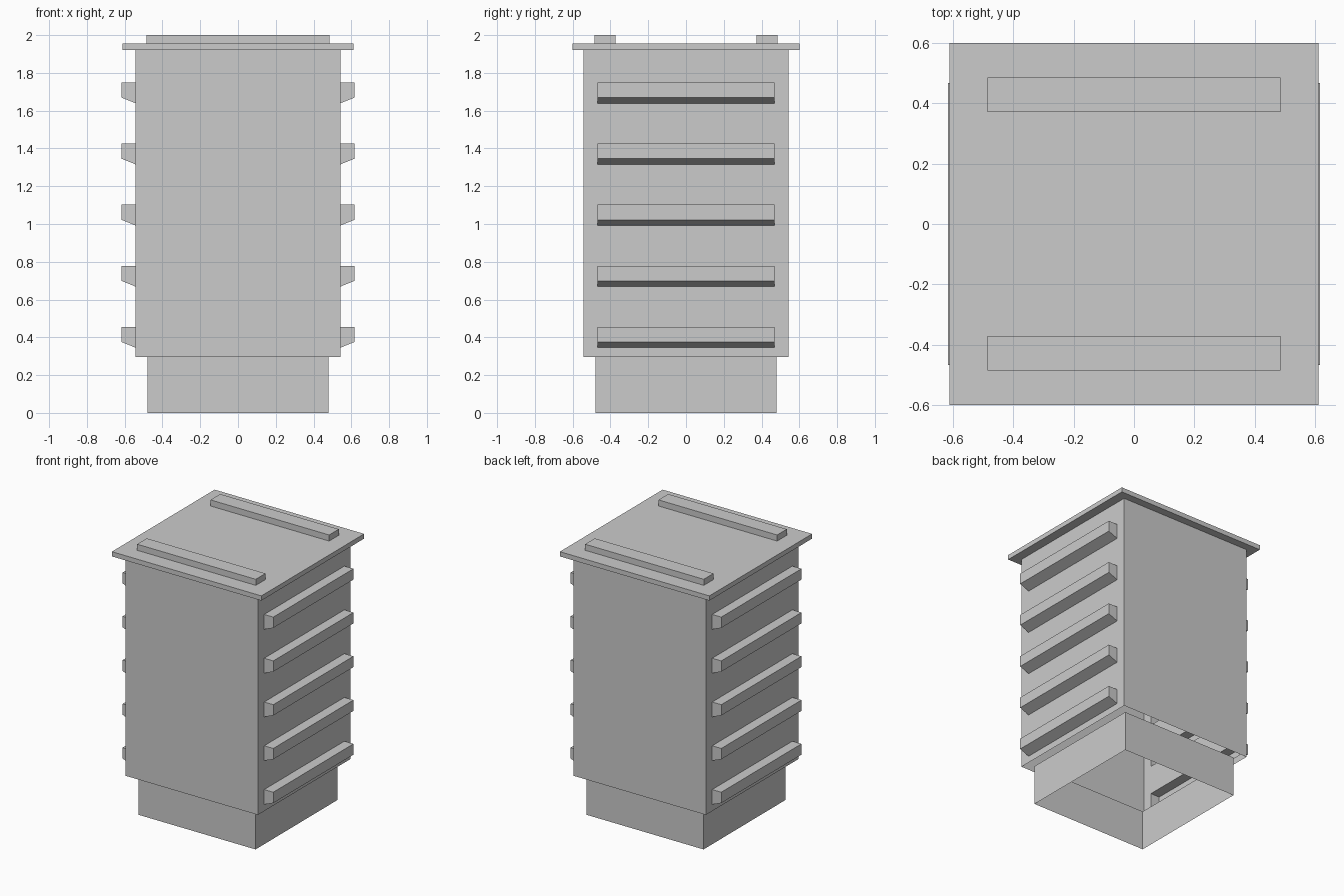
import bpy, bmesh

if "Cube" in bpy.data.objects:
    bpy.data.objects.remove(bpy.data.objects["Cube"])

PITCH = 0.3235          # vertical spacing of the five tiers
TIERS = 5
B = 0.542               # half width of the body
Z0, Z1 = 0.296, 1.92    # body bottom and top
LY = 0.468              # half length of a louver


def finish(bm, name):
    bmesh.ops.remove_doubles(bm, verts=bm.verts, dist=1e-5)
    bmesh.ops.recalc_face_normals(bm, faces=bm.faces)
    mesh = bpy.data.meshes.new(name)
    bm.to_mesh(mesh)
    bm.free()
    obj = bpy.data.objects.new(name, mesh)
    bpy.context.collection.objects.link(obj)
    return obj


def face(bm, pts):
    bm.faces.new([bm.verts.new(p) for p in pts])


def box(name, x, y, z):
    bm = bmesh.new()
    bmesh.ops.create_cube(bm, size=1)
    for v in bm.verts:
        v.co = [lo + (c + 0.5) * (hi - lo) for c, (lo, hi) in zip(v.co, (x, y, z))]
    return finish(bm, name)


def wall(bm, axis, pos, a, b, z0, z1):
    """Vertical quad at x = pos or y = pos, spanning a..b."""
    pts = [(a, z0), (b, z0), (b, z1), (a, z1)]
    face(bm, [(pos, u, z) if axis == 'x' else (u, pos, z) for u, z in pts])


# Open plinth under the body
bm = bmesh.new()
for s in (-1, 1):
    for axis in 'xy':
        wall(bm, axis, s * 0.479, -0.479, 0.479, 0, Z0)
finish(bm, "plinth")

# Body shell, open below, with hollow louvers on both sides
bm = bmesh.new()
levels = [Z0]
for i in range(TIERS):
    levels += [0.345 + i * PITCH, 0.455 + i * PITCH]
levels.append(Z1)
cols = [-B, -LY, LY, B]
for s in (-1, 1):
    wall(bm, 'y', s * B, -B, B, Z0, Z1)
    for j in range(len(levels) - 1):
        for k in range(3):
            if not (j % 2 and k == 1):
                wall(bm, 'x', s * B, cols[k], cols[k + 1], levels[j], levels[j + 1])
    for i in range(TIERS):
        lo, hi = levels[1 + 2 * i], levels[2 + 2 * i]
        prof = [(s * B, lo), (s * 0.616, lo + 0.03), (s * 0.616, hi), (s * B, hi)]
        for (xa, za), (xb, zb) in zip(prof, prof[1:]):
            face(bm, [(xa, -LY, za), (xb, -LY, zb), (xb, LY, zb), (xa, LY, za)])
        for y in (-LY, LY):
            face(bm, [(x, y, z) for x, z in prof])
finish(bm, "body_shell")

# Thin front and back panels with small square plates beside them
for s, side in ((-1, "front"), (1, "back")):
    panels, plates = bmesh.new(), bmesh.new()
    for i in range(TIERS):
        dz = i * PITCH
        for bm, a, b, z0, z1 in ((panels, -0.369, 0.369, 0.349, 0.567),
                                 (plates, -0.507, -0.415, 0.413, 0.504),
                                 (plates, 0.415, 0.507, 0.413, 0.504)):
            pts = [(a, z0), (b, z0), (b, z1), (a, z1)]
            face(bm, [(x, s * (B + 0.001), z + dz) for x, z in pts[::-s]])
    for bm, name in ((panels, "_panels"), (plates, "_plates")):
        obj = finish(bm, side + name)
        # flat sheets face away from the body
        if obj.data.polygons[0].normal.y * s < 0:
            obj.data.flip_normals()

# Roof slab and its two rails
box("roof", (-0.611, 0.611), (-0.6, 0.6), (Z1, 1.955))
box("front_rail", (-0.485, 0.485), (-0.485, -0.372), (1.955, 2.0))
box("back_rail", (-0.485, 0.485), (0.372, 0.485), (1.955, 2.0))
